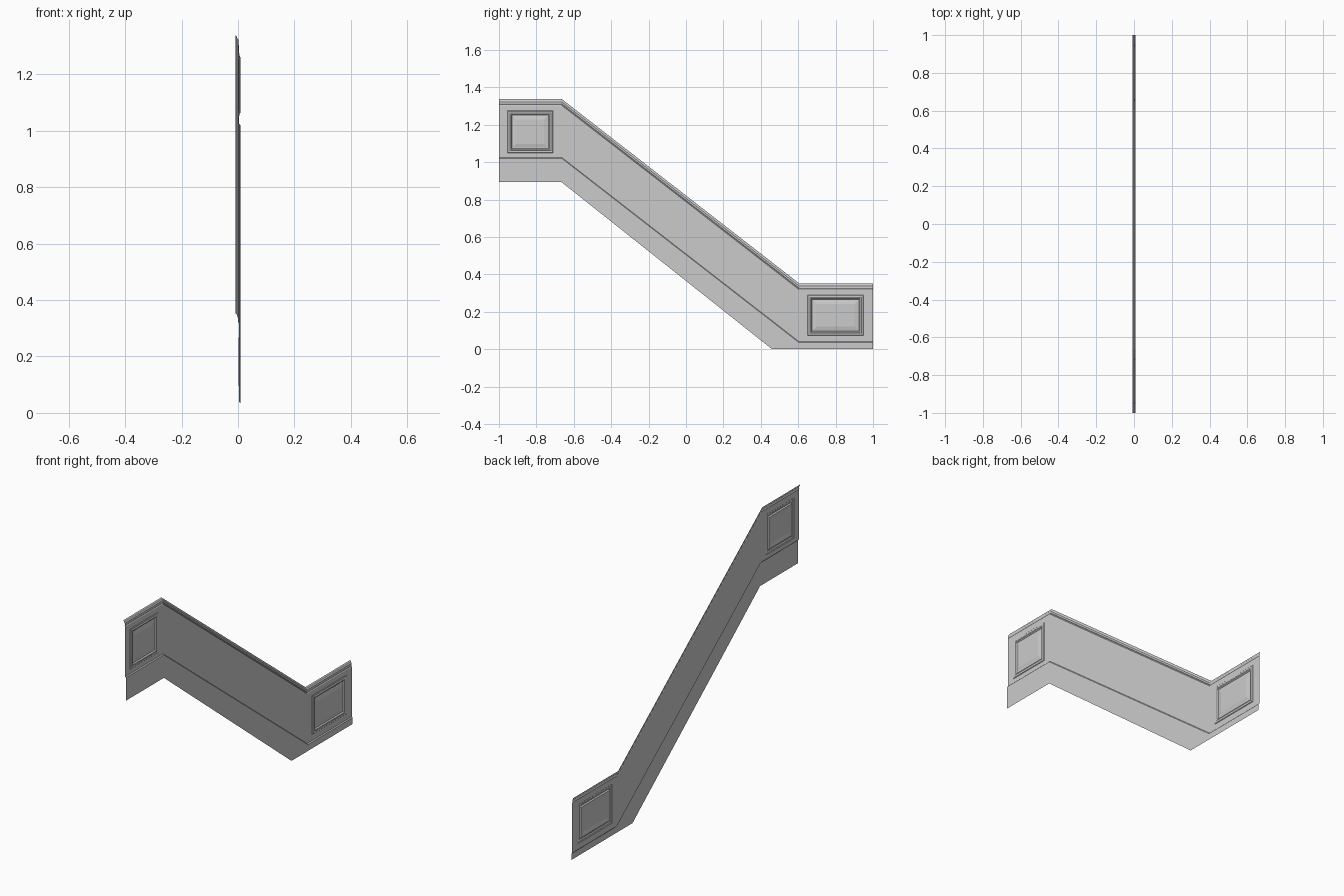
import bpy, bmesh

if "Cube" in bpy.data.objects:
    bpy.data.objects.remove(bpy.data.objects["Cube"])

# Path shared by all horizontal lines: y stations and height of the baseboard top
STATIONS = [(-1.0, 1.026), (-0.665, 1.026), (0.605, 0.04), (1.0, 0.04)]
FACE = 0.003          # x of the flat wall face
WALL_TOP = 0.278      # wall height above the baseboard


def finish(name, bm):
    bmesh.ops.remove_doubles(bm, verts=bm.verts, dist=1e-5)
    bm.normal_update()
    for f in bm.faces:
        if f.normal.x < 0:
            f.normal_flip()
    me = bpy.data.meshes.new(name)
    bm.to_mesh(me)
    bm.free()
    ob = bpy.data.objects.new(name, me)
    bpy.context.collection.objects.link(ob)
    return ob


def skin(bm, rows, closed=False):
    rows = [[bm.verts.new(p) for p in r] for r in rows]
    for a, b in zip(rows, rows[1:]):
        n = len(a)
        for i in range(n if closed else n - 1):
            j = (i + 1) % n
            bm.faces.new((a[i], a[j], b[j], b[i]))
    return rows


def sweep_rows(profile):
    return [[(x, y, z + h) for y, z in STATIONS] for x, h in profile]


# Baseboard: straight bottom edge with its own bend, small sloped top lip
bm = bmesh.new()
bottom = [(0.008, y, z) for y, z in [(-1, 0.893), (-0.665, 0.893), (0.46, 0), (1, 0)]]
skin(bm, [bottom] + sweep_rows([(0.008, -0.005), (0.005, -0.002), (FACE, 0)]))
finish("baseboard", bm)

# Cap rail: stepped moulding that returns to the wall behind
bm = bmesh.new()
skin(bm, sweep_rows([(FACE, WALL_TOP), (0.0, 0.283), (0.002, 0.287),
                     (0.001, 0.297), (-0.002, 0.3), (-0.004, 0.308), (-0.008, 0.312)]))
finish("cap_rail", bm)

# Sloped wall between the landings
bm = bmesh.new()
skin(bm, [[(FACE, y, z + h) for y, z in STATIONS[1:3]] for h in (0, WALL_TOP)])
finish("sloped_wall", bm)


def rect(x, y0, y1, z0, z1, inset=0.0):
    y0, y1, z0, z1 = y0 + inset, y1 - inset, z0 + inset, z1 - inset
    return [(x, y0, z0), (x, y1, z0), (x, y1, z1), (x, y0, z1)]


# Landing walls: flat surround, picture-frame moulding and raised field
RELIEF = [(FACE, 0), (0.006, 0.003), (0.006, 0.010), (0.008, 0.013), (0.007, 0.019),
          (0.001, 0.024), (0.001, 0.028), (0.005, 0.048)]


def landing_wall(name, y0, y1, z, panel):
    bm = bmesh.new()
    loops = [rect(FACE, y0, y1, z, z + WALL_TOP)]
    loops += [rect(x, *panel, inset) for x, inset in RELIEF]
    rows = skin(bm, loops, closed=True)
    bm.faces.new(rows[-1])
    finish(name, bm)


landing_wall("upper_panel_wall", -1.0, -0.665, 1.026, (-0.955, -0.71, 1.05, 1.275))
landing_wall("lower_panel_wall", 0.605, 1.0, 0.04, (0.65, 0.95, 0.073, 0.29))
